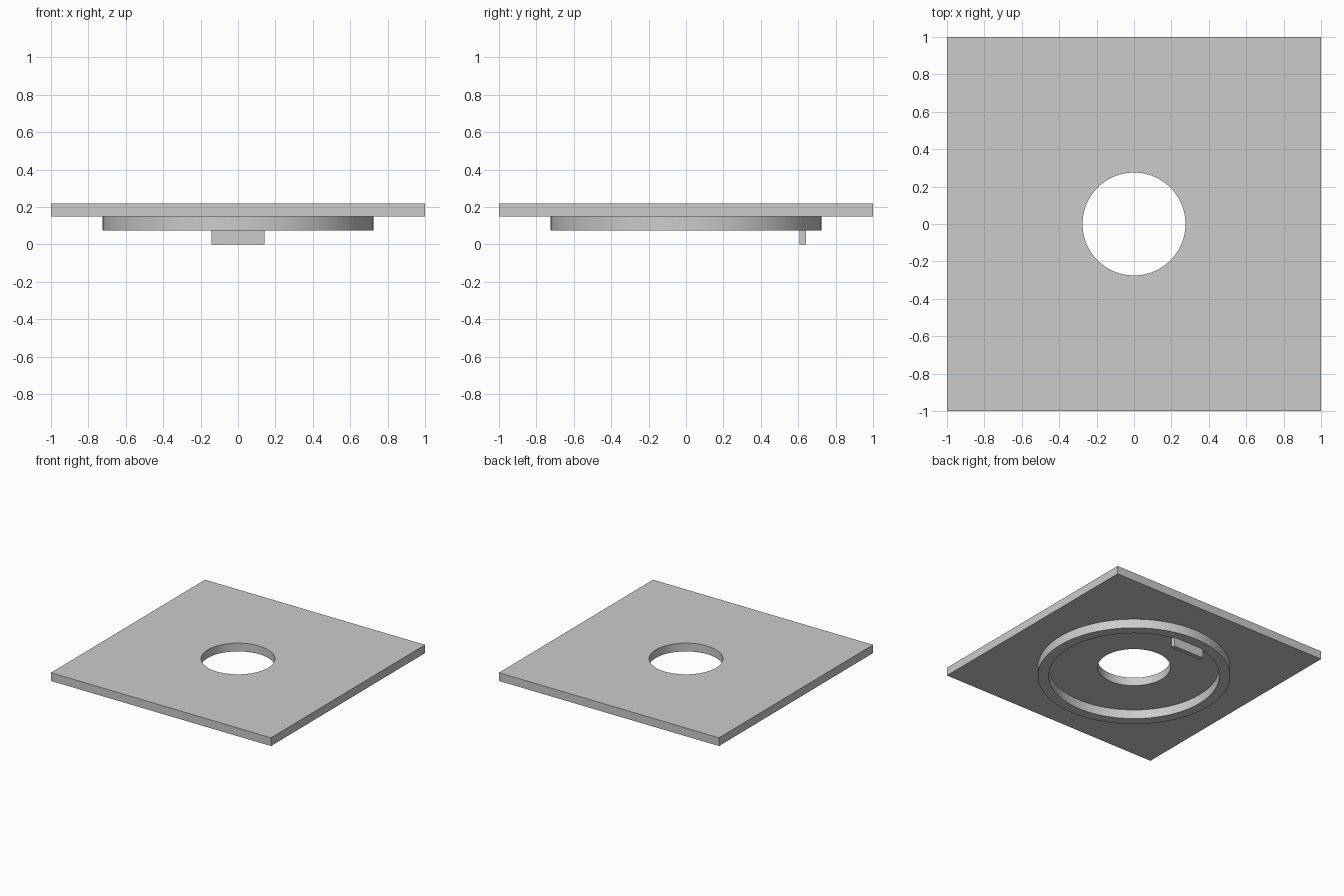
import bpy
import math

default = bpy.data.objects.get("Cube")
if default:
    bpy.data.objects.remove(default, do_unlink=True)

# Single grey material
grey = bpy.data.materials.new("plain grey")
grey.use_nodes = True
colour = (0.6, 0.6, 0.6, 1)
grey.diffuse_color = colour
grey.node_tree.nodes["Principled BSDF"].inputs["Base Color"].default_value = colour

SEGMENTS = 128
TAB_BOTTOM, RING_BOTTOM, PLATE_BOTTOM, PLATE_TOP = 0, 0.075, 0.15, 0.218


def finish(obj, name):
    obj.name = name
    obj.data.materials.clear()
    obj.data.materials.append(grey)
    return obj


def box(name, width, depth, low, high, y=0):
    bpy.ops.mesh.primitive_cube_add(size=1, location=(0, y, (low + high) / 2))
    obj = bpy.context.object
    obj.scale = (width, depth, high - low)
    bpy.ops.object.transform_apply(location=False, rotation=False, scale=True)
    return finish(obj, name)


def disc(name, radius, low, high):
    bpy.ops.mesh.primitive_cylinder_add(
        vertices=SEGMENTS, radius=radius, depth=high - low,
        location=(0, 0, (low + high) / 2))
    return finish(bpy.context.object, name)


def cut_round_hole(obj, radius):
    cutter = disc("hole_cutter", radius, -1, 1)
    cutter.hide_render = True
    mod = obj.modifiers.new("round hole", "BOOLEAN")
    mod.operation = "DIFFERENCE"
    mod.solver = "EXACT"
    mod.object = cutter
    bpy.ops.object.select_all(action="DESELECT")
    obj.select_set(True)
    bpy.context.view_layer.objects.active = obj
    bpy.ops.object.modifier_apply(modifier=mod.name)
    bpy.data.objects.remove(cutter, do_unlink=True)
    bpy.ops.object.shade_smooth_by_angle(angle=math.radians(30))


# Square plate with a central hole
plate = box("square_plate", 2, 2, PLATE_BOTTOM, PLATE_TOP)
cut_round_hole(plate, 0.275)

# Locating ring under the plate
ring = disc("locating_ring", 0.725, RING_BOTTOM, PLATE_BOTTOM)
cut_round_hole(ring, 0.643)

# Small tab just inside the back of the ring
box("locking_tab", 0.285, 0.035, TAB_BOTTOM, PLATE_BOTTOM, y=0.624)
